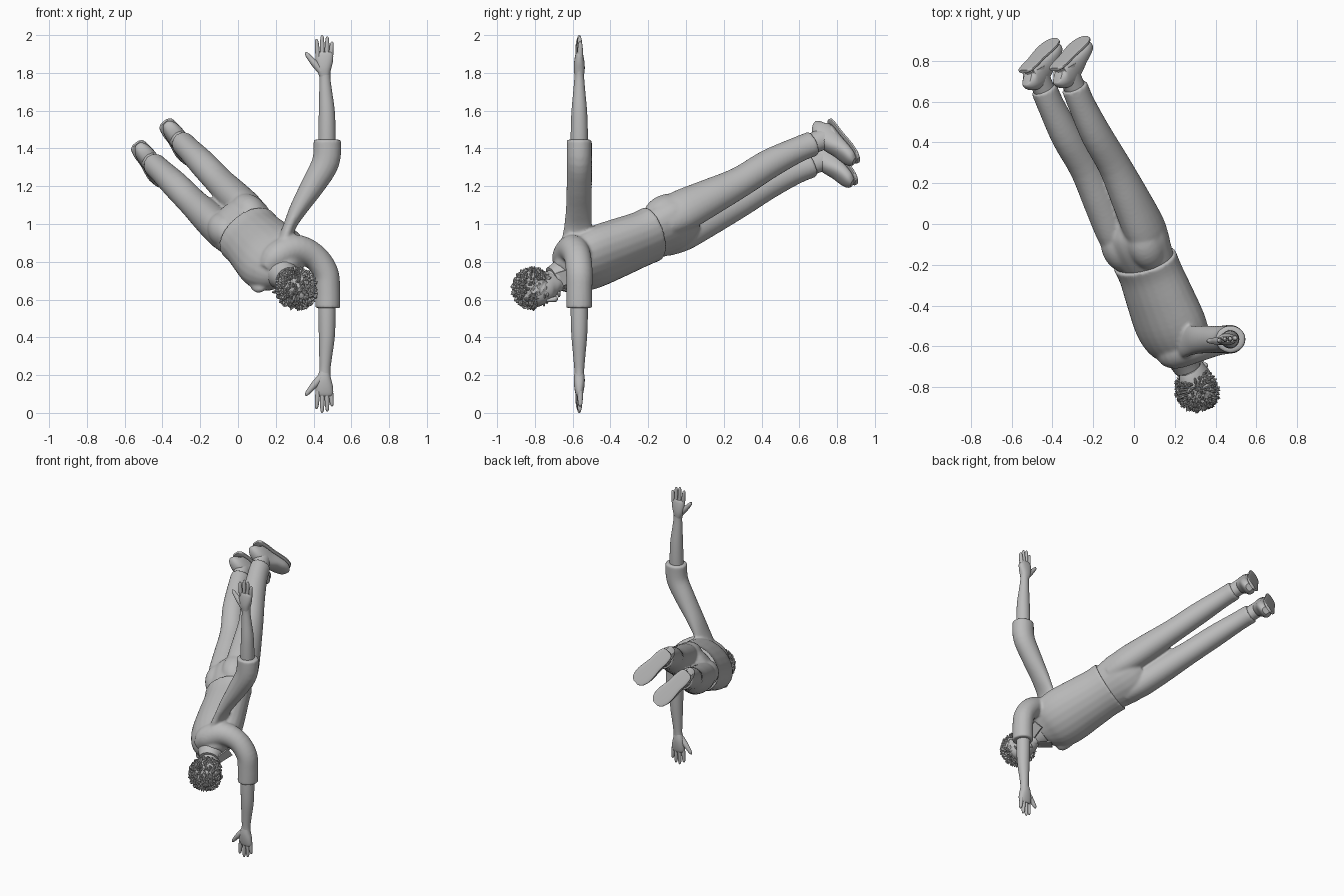
import bpy, bmesh, math, random
from mathutils import Vector, Matrix

if "Cube" in bpy.data.objects:
    bpy.data.objects.remove(bpy.data.objects["Cube"])
random.seed(4)

grey = bpy.data.materials.new("plain_grey")
grey.use_nodes = True
grey.diffuse_color = (0.5, 0.5, 0.5, 1)
grey.node_tree.nodes["Principled BSDF"].inputs["Base Color"].default_value = (0.5, 0.5, 0.5, 1)

# Body frame: up along the spine, front of the chest, left side
UP = Vector((0.37, -0.85, -0.38)).normalized()
FRONT = Vector((0.5, 0.53, -0.68))
FRONT = (FRONT - UP * FRONT.dot(UP)).normalized()
LEFT = UP.cross(FRONT)
HIP = Vector((0.04, -0.14, 0.96))
HEAD = Vector((0.308, -0.79, 0.66))
X = Vector((1, 0, 0))


def at(base, up=0, left=0, front=0):
    return base + UP * up + LEFT * left + FRONT * front


def finish(name, bm, smooth=True):
    bmesh.ops.recalc_face_normals(bm, faces=bm.faces)
    mesh = bpy.data.meshes.new(name)
    bm.to_mesh(mesh)
    bm.free()
    mesh.materials.append(grey)
    ob = bpy.data.objects.new(name, mesh)
    bpy.context.collection.objects.link(ob)
    if smooth:
        bpy.ops.object.select_all(action='DESELECT')
        ob.select_set(True)
        bpy.context.view_layer.objects.active = ob
        bpy.ops.object.shade_smooth_by_angle(angle=math.radians(40))
    return ob


def spline(rows, steps):
    """Catmull-Rom through rows of equal-length tuples."""
    out = []
    for i in range(len(rows) - 1):
        a, b, c, d = (rows[max(0, min(len(rows) - 1, i + k))] for k in (-1, 0, 1, 2))
        for s in range(steps):
            t = s / steps
            out.append([0.5 * (2 * q + (r - p) * t + (2 * p - 5 * q + 4 * r - v) * t * t
                               + (3 * q - p - 3 * r + v) * t ** 3)
                        for p, q, r, v in zip(a, b, c, d)])
    return out + [list(rows[-1])]


def loft(name, stations, ref=LEFT, sides=24, steps=4, power=1.0):
    """Skin of oval rings; each station is (centre, half width, half depth)."""
    rows = spline([(*c, a, b) for c, a, b in stations], steps)
    pts = [Vector(r[:3]) for r in rows]
    bm = bmesh.new()
    rings = []
    for i, r in enumerate(rows):
        tan = (pts[min(i + 1, len(pts) - 1)] - pts[max(i - 1, 0)]).normalized()
        side = (ref - tan * ref.dot(tan)).normalized()
        depth = tan.cross(side)
        ring = []
        for k in range(sides):
            ang = math.tau * k / sides
            c, s = math.cos(ang), math.sin(ang)
            c = math.copysign(abs(c) ** power, c)
            s = math.copysign(abs(s) ** power, s)
            ring.append(bm.verts.new(pts[i] + side * c * max(r[3], 0.002) + depth * s * max(r[4], 0.002)))
        rings.append(ring)
    for p, q in zip(rings, rings[1:]):
        for k in range(sides):
            n = (k + 1) % sides
            bm.faces.new((p[k], p[n], q[n], q[k]))
    bm.faces.new(rings[0])
    bm.faces.new(rings[-1])
    return finish(name, bm)


def oval_matrix(centre, left, front, up):
    m = Matrix((LEFT * left, FRONT * front, UP * up)).transposed().to_4x4()
    m.translation = centre
    return m


def oval(name, centre, left, front, up):
    bm = bmesh.new()
    bmesh.ops.create_uvsphere(bm, u_segments=24, v_segments=14, radius=1,
                              matrix=oval_matrix(centre, left, front, up))
    return finish(name, bm)


def blend(name, parts, rounds):
    """Fuse overlapping parts into one continuous garment."""
    bpy.ops.object.select_all(action='DESELECT')
    for p in parts:
        p.select_set(True)
    bpy.context.view_layer.objects.active = parts[0]
    bpy.ops.object.join()
    parts[0].name = name
    remesh = parts[0].modifiers.new("fuse", 'REMESH')
    remesh.mode = 'VOXEL'
    remesh.voxel_size = 0.009
    remesh.use_smooth_shade = True
    relax = parts[0].modifiers.new("relax", 'SMOOTH')
    relax.factor = 0.5
    relax.iterations = rounds


# Trousers, with shoes below
trousers = [loft("trouser_seat", [(at(HIP, t, 0, f), a, b) for t, a, b, f in (
    (0.1, 0.152, 0.106, 0), (0.0, 0.168, 0.122, -0.005), (-0.08, 0.176, 0.126, -0.006),
    (-0.15, 0.16, 0.11, 0), (-0.21, 0.08, 0.07, 0))])]
for label, s, ankle in (("left", 1, Vector((-0.3, 0.69, 1.435))),
                        ("right", -1, Vector((-0.45, 0.68, 1.32)))):
    trousers.append(oval(label + "_buttock", at(HIP, -0.06, s * 0.08, -0.04), 0.09, 0.1, 0.13))
    top = at(HIP, -0.01, s * 0.085)
    trousers.append(loft(label + "_trouser_leg", [(top.lerp(ankle, t) + FRONT * f, a, b) for t, a, b, f in (
        (0, 0.075, 0.1, 0), (0.12, 0.092, 0.118, 0), (0.3, 0.088, 0.103, 0.004),
        (0.5, 0.077, 0.084, 0.006), (0.7, 0.073, 0.08, -0.012), (0.88, 0.064, 0.07, -0.01),
        (0.98, 0.063, 0.069, 0))]))
    loft(label + "_shoe_ankle", [(at(ankle, -d, 0, f), a, b) for d, a, b, f in (
        (-0.03, 0.05, 0.056, 0), (0.04, 0.05, 0.06, 0), (0.1, 0.049, 0.072, 0.008))])
    loft(label + "_shoe", [(at(ankle, -0.128 + h, 0, f), a, h) for f, a, h in (
        (-0.08, 0.024, 0.038), (-0.066, 0.042, 0.053), (-0.02, 0.05, 0.064), (0.04, 0.051, 0.058),
        (0.1, 0.056, 0.044), (0.15, 0.057, 0.036), (0.19, 0.046, 0.029), (0.21, 0.024, 0.02))],
        power=0.8)
    loft(label + "_shoe_sole", [(at(ankle, -0.13, 0, f), a, 0.009) for f, a in (
        (-0.083, 0.022), (-0.067, 0.042), (-0.02, 0.05), (0.04, 0.05),
        (0.1, 0.057), (0.15, 0.059), (0.195, 0.046), (0.215, 0.022))], power=0.5)
blend("trousers", trousers, 5)

# Shirt with both sleeves
Y = -0.565
shirt = [loft("shirt_body", [(at(HIP, t, 0, f), a, b) for t, a, b, f in (
    (0.04, 0.177, 0.132, -0.006), (0.12, 0.174, 0.13, -0.005), (0.25, 0.184, 0.138, -0.012),
    (0.4, 0.194, 0.142, -0.02), (0.5, 0.178, 0.126, -0.02), (0.57, 0.128, 0.09, -0.01),
    (0.61, 0.065, 0.065, 0))])]
shirt.append(loft("left_sleeve", [(Vector(c), a, b) for c, a, b in (
    ((0.24, -0.58, 0.88), 0.045, 0.085), ((0.27, -0.572, 0.98), 0.034, 0.075),
    ((0.32, -0.567, 1.08), 0.047, 0.069), ((0.4, Y, 1.21), 0.064, 0.067),
    ((0.465, Y, 1.33), 0.073, 0.067), ((0.473, Y, 1.447), 0.073, 0.067))], ref=X))
shirt.append(loft("right_sleeve", [(Vector(c), a, b) for c, a, b in (
    ((0.15, -0.635, 0.76), 0.06, 0.05), ((0.2, -0.625, 0.82), 0.085, 0.08),
    ((0.3, -0.6, 0.865), 0.08, 0.08), ((0.4, -0.575, 0.83), 0.072, 0.07),
    ((0.464, Y, 0.745), 0.071, 0.067), ((0.475, Y, 0.65), 0.069, 0.066),
    ((0.475, Y, 0.555), 0.07, 0.067))], ref=Vector((0, 1, 0))))
# Gathered cloth at the empty shoulder
shirt.append(loft("shoulder_fold", [(at(HIP, u, l, f), a, b) for u, l, f, a, b in (
    (0.47, -0.1, -0.01, 0.06, 0.09), (0.52, -0.145, 0.0, 0.035, 0.06),
    (0.55, -0.172, 0.0, 0.012, 0.02))], ref=FRONT))
blend("shirt", shirt, 4)

# Forearms and hands, the right ones mirrored about mid height
for label, s in (("left", 1), ("right", -1)):
    def arm(x, z, y=0):
        return Vector((x, Y + y, 1 + s * (z - 1)))

    loft(label + "_forearm", [(arm(x, z), a, b) for x, z, a, b in (
        (0.47, 1.41, 0.046, 0.045), (0.471, 1.5, 0.045, 0.045), (0.47, 1.6, 0.042, 0.041),
        (0.464, 1.7, 0.034, 0.032), (0.46, 1.77, 0.029, 0.026), (0.458, 1.81, 0.032, 0.025))], ref=X)
    loft(label + "_palm", [(arm(x, z), a, b) for x, z, a, b in (
        (0.459, 1.78, 0.026, 0.024), (0.455, 1.82, 0.038, 0.029), (0.456, 1.86, 0.046, 0.027),
        (0.458, 1.895, 0.046, 0.021), (0.458, 1.91, 0.038, 0.015))], ref=X, power=0.85)
    for i, (x, tip, lean, y) in enumerate(((0.423, 1.98, -0.008, -0.006), (0.447, 2.0, -0.002, 0),
                                           (0.47, 1.993, 0.003, 0.002), (0.491, 1.965, 0.007, 0.005))):
        loft(f"{label}_finger_{i + 1}", [(arm(x + lean * t, 1.885 + (tip - 1.885) * t, y), r, r * 1.15)
             for t, r in ((0, 0.0125), (0.5, 0.012), (0.85, 0.0095), (0.96, 0.006), (1, 0.002))],
             ref=X, sides=12)
    loft(label + "_thumb", [(arm(x, z, -0.008), r, r) for x, z, r in (
        (0.44, 1.81, 0.019), (0.41, 1.845, 0.019), (0.385, 1.873, 0.015),
        (0.366, 1.897, 0.011), (0.358, 1.91, 0.003))], ref=X, sides=12)

# Neck and collar
loft("neck", [(at(HEAD, u, 0, f), r, r) for u, r, f in (
    (-0.22, 0.062, -0.015), (-0.13, 0.054, -0.01), (-0.03, 0.056, 0))])
loft("collar_band", [(at(HEAD, u, 0, -0.012), r, r) for u, r in (
    (-0.19, 0.09), (-0.14, 0.075), (-0.105, 0.067))])
for label, s in (("left", 1), ("right", -1)):
    bm = bmesh.new()
    flap = [bm.verts.new(at(HEAD, *p)) for p in (
        (-0.11, s * 0.06, 0.0), (-0.13, s * 0.015, 0.062), (-0.22, s * 0.055, 0.115),
        (-0.19, s * 0.1, 0.04))]
    bm.faces.new(flap)
    ob = finish(label + "_collar_flap", bm, False)
    ob.modifiers.new("thickness", 'SOLIDIFY').thickness = 0.008

# Head: skull and jaw, then features
loft("face", [(at(HEAD, u, 0, f), a, b) for u, a, b, f in (
    (-0.13, 0.018, 0.018, 0.062), (-0.115, 0.042, 0.046, 0.045), (-0.08, 0.062, 0.077, 0.022),
    (-0.03, 0.074, 0.092, 0.008), (0.03, 0.077, 0.096, 0), (0.075, 0.055, 0.07, 0),
    (0.1, 0.01, 0.01, 0))])
loft("nose", [(at(HEAD, u, 0, f), a, b) for u, f, a, b in (
    (0.0, 0.094, 0.008, 0.008), (-0.03, 0.105, 0.011, 0.012), (-0.048, 0.11, 0.017, 0.014),
    (-0.058, 0.1, 0.008, 0.006))], sides=12)
oval("lips", at(HEAD, -0.082, 0, 0.091), 0.024, 0.01, 0.009)
for label, s in (("left", 1), ("right", -1)):
    oval(label + "_ear", at(HEAD, -0.025, s * 0.077, -0.005), 0.012, 0.02, 0.03)
    oval(label + "_eye", at(HEAD, -0.012, s * 0.03, 0.085), 0.014, 0.01, 0.007)
    oval(label + "_brow", at(HEAD, 0.008, s * 0.032, 0.089), 0.02, 0.008, 0.005)

# Curly hair: rough cap covered in small tufts
crown = at(HEAD, 0.018, 0, -0.008)
bm = bmesh.new()
bmesh.ops.create_icosphere(bm, subdivisions=4, radius=1,
                           matrix=oval_matrix(crown, 0.098, 0.096, 0.095))
for v in bm.verts:
    v.co = crown + (v.co - crown) * random.uniform(0.96, 1.06)
count = 0
while count < 520:
    d = Vector([random.gauss(0, 1) for _ in range(3)]).normalized()
    if (d.dot(FRONT) > 0.3 and d.dot(UP) < 0.35) or d.dot(UP) < -0.75:
        continue
    count += 1
    turn = d.to_track_quat('Z', 'Y') @ Vector((0, random.uniform(-1, 1), 1)).to_track_quat('Z', 'Y')
    m = (Matrix.Translation(crown + d * random.uniform(0.097, 0.108)) @ turn.to_matrix().to_4x4()
         @ Matrix.Diagonal((0.006, 0.009, random.uniform(0.011, 0.018), 1)))
    bmesh.ops.create_icosphere(bm, subdivisions=1, radius=1, matrix=m)
finish("curly_hair", bm, False)
